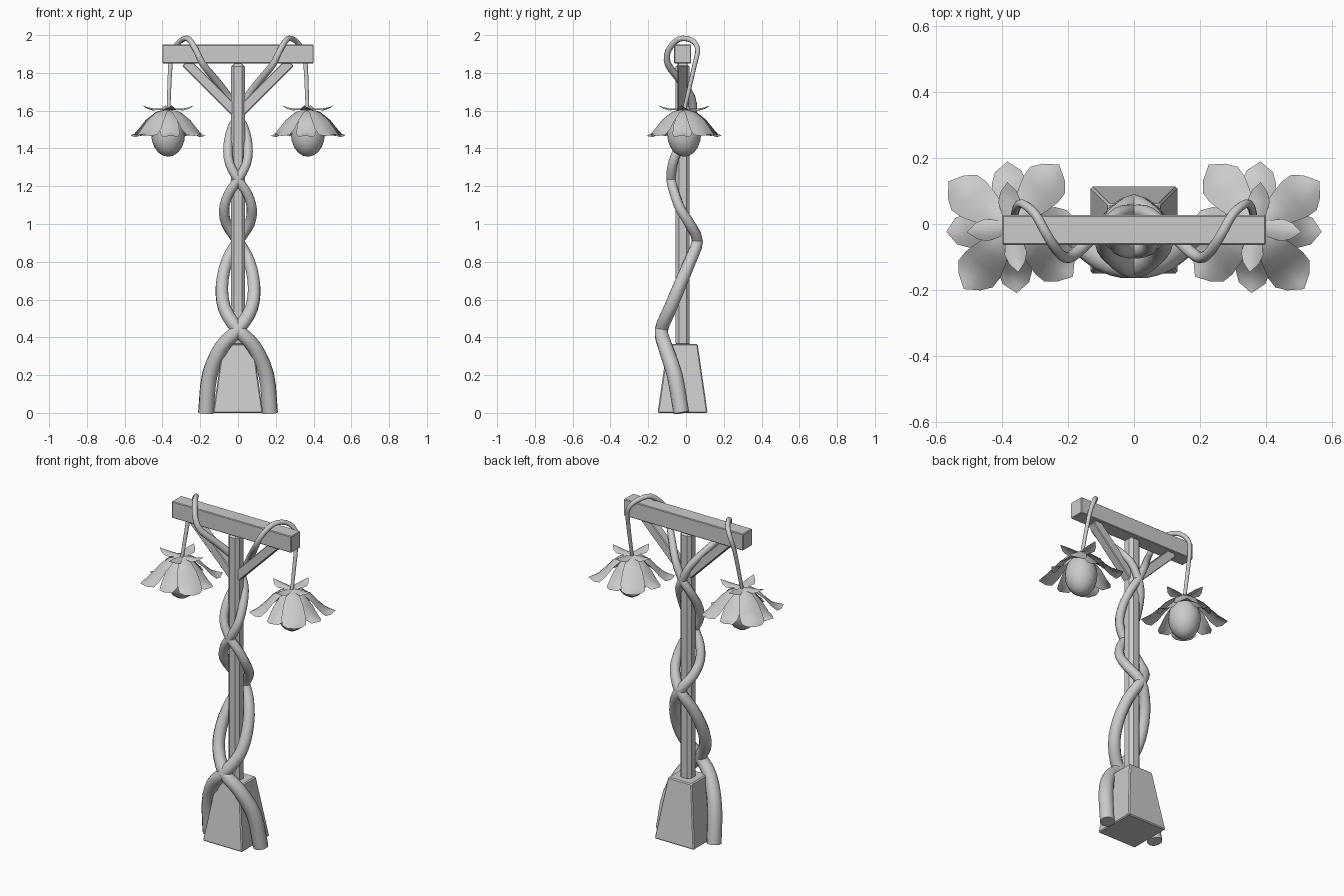
import bpy, bmesh, math
from mathutils import Vector

if "Cube" in bpy.data.objects:
    bpy.data.objects.remove(bpy.data.objects["Cube"])

CY = -0.018            # y of the post axis


def finish(name, bm, smooth=False):
    me = bpy.data.meshes.new(name)
    bm.to_mesh(me)
    bm.free()
    for p in me.polygons:
        p.use_smooth = smooth
    ob = bpy.data.objects.new(name, me)
    bpy.context.collection.objects.link(ob)
    return ob


def box(name, center, size, bevel=0.0, top=1.0, tilt=0.0):
    """Box with optional top taper, edge bevel and tilt around y."""
    bm = bmesh.new()
    bmesh.ops.create_cube(bm, size=1)
    for v in bm.verts:
        k = top if v.co.z > 0 else 1
        v.co = Vector((v.co.x * size[0] * k, v.co.y * size[1] * k, v.co.z * size[2]))
    ob = finish(name, bm)
    ob.location = center
    ob.rotation_euler.y = tilt
    if bevel:
        m = ob.modifiers.new("bevel", 'BEVEL')
        m.width, m.segments = bevel, 1
    return ob


def catmull(pts, n):
    """Smooth a list of (x, y, z, radius) points."""
    P = [Vector(p) for p in pts]
    P = [2 * P[0] - P[1]] + P + [2 * P[-1] - P[-2]]
    out = []
    for a, b, c, d in zip(P, P[1:], P[2:], P[3:]):
        for i in range(n):
            t = i / n
            out.append(0.5 * (2 * b + (c - a) * t + (2 * a - 5 * b + 4 * c - d) * t * t
                              + (3 * b - a - 3 * c + d) * t ** 3))
    return out + [P[-2]]


def vine(name, pts, s):
    cu = bpy.data.curves.new(name, 'CURVE')
    cu.dimensions = '3D'
    cu.bevel_depth = 1.0
    cu.bevel_resolution = 3
    cu.use_fill_caps = True
    path = catmull(pts, 3)
    sp = cu.splines.new('POLY')
    sp.points.add(len(path) - 1)
    for p, q in zip(sp.points, path):
        p.co = (s * q[0], q[1], q[2], 1)
        p.radius = q[3]
    ob = bpy.data.objects.new(name, cu)
    bpy.context.collection.objects.link(ob)


def petals(name, s, center, angles, profile, droop):
    """Ring of curved sheets; profile rows are (radius, z, half width)."""
    bm = bmesh.new()
    for deg in angles:
        a = math.radians(deg)
        ca, sa = math.cos(a), math.sin(a)
        rows = []
        for r, z, w in profile:
            row = []
            for u in (-1, -0.5, 0, 0.5, 1):
                y, zz = u * w, z - droop * u * u * w
                row.append(bm.verts.new((s * (center[0] + r * ca - y * sa),
                                         center[1] + r * sa + y * ca, zz)))
            rows.append(row)
        for r0, r1 in zip(rows, rows[1:]):
            for i in range(4):
                f = [r0[i], r1[i], r1[i + 1], r0[i + 1]]
                bm.faces.new(f if s > 0 else f[::-1])
    bmesh.ops.remove_doubles(bm, verts=bm.verts, dist=0.0005)
    finish(name, bm, True)


# Timber frame
box("base", (0, CY, 0.183), (0.265, 0.265, 0.366), top=0.6, bevel=0.006)
box("post", (0, CY, 1.1), (0.074, 0.074, 1.5), bevel=0.017)
box("crossbeam", (0, CY, 1.9), (0.8, 0.09, 0.1), bevel=0.004)

# Vine path: winds round the post, loops over the beam, hangs down
VINE = [(0.17, -0.025, 0, .042), (0.15, -0.06, 0.2, .042), (0.085, -0.11, 0.35, .039),
        (0, -0.13, 0.44, .036), (-0.07, -0.085, 0.55, .035), (-0.085, -0.035, 0.67, .034),
        (-0.06, 0.02, 0.8, .032), (0, 0.06, 0.91, .030), (0.06, 0.02, 1.0, .028),
        (0.073, -0.03, 1.08, .027), (0.05, -0.06, 1.16, .026), (0, -0.078, 1.235, .026),
        (-0.045, -0.07, 1.32, .025), (-0.053, -0.035, 1.41, .025), (-0.035, 0.012, 1.5, .024),
        (0, 0.035, 1.57, .023), (0.05, 0.028, 1.67, .022), (0.12, -0.035, 1.765, .020),
        (0.185, -0.095, 1.845, .018), (0.22, -0.095, 1.915, .016), (0.26, -0.04, 1.978, .015),
        (0.3, 0.03, 1.973, .014), (0.34, 0.062, 1.925, .013), (0.358, 0.045, 1.84, .012),
        (0.368, -0.01, 1.60, .010)]

# Flower petal profiles
BIG = [(0.015, 1.605, .015), (0.06, 1.598, .038), (0.105, 1.565, .055), (0.145, 1.52, .066),
       (0.18, 1.488, .066), (0.21, 1.477, .042), (0.238, 1.474, 0)]
SMALL = [(0.015, 1.595, .015), (0.06, 1.58, .036), (0.10, 1.535, .05), (0.135, 1.49, .052),
         (0.17, 1.47, .04), (0.2, 1.468, 0)]
SEPAL = [(0.005, 1.605, .012), (0.04, 1.612, .026), (0.08, 1.612, .034),
         (0.11, 1.618, .024), (0.138, 1.628, 0)]
FC = (0.37, -0.01)

for s, side in ((1, "right"), (-1, "left")):
    # Diagonal brace
    box(side + "_brace", (s * 0.145, CY, 1.725), (0.053, 0.052, 0.37),
        tilt=s * math.radians(45), bevel=0.004)
    vine(side + "_vine", VINE, s)

    # Hanging flower lamp
    bm = bmesh.new()
    bmesh.ops.create_uvsphere(bm, u_segments=16, v_segments=10, radius=1)
    for v in bm.verts:
        v.co = Vector((s * FC[0] + 0.09 * v.co.x, FC[1] + 0.09 * v.co.y, 1.478 + 0.122 * v.co.z))
    finish(side + "_bulb", bm, True)
    petals(side + "_outer_petals", s, FC, (36, 127, 219, 308), BIG, 0.25)
    petals(side + "_inner_petals", s, FC, (86, 176, 266, 356), SMALL, 0.25)
    petals(side + "_sepals", s, FC, (84, 174, 262, 354), SEPAL, 0.3)
